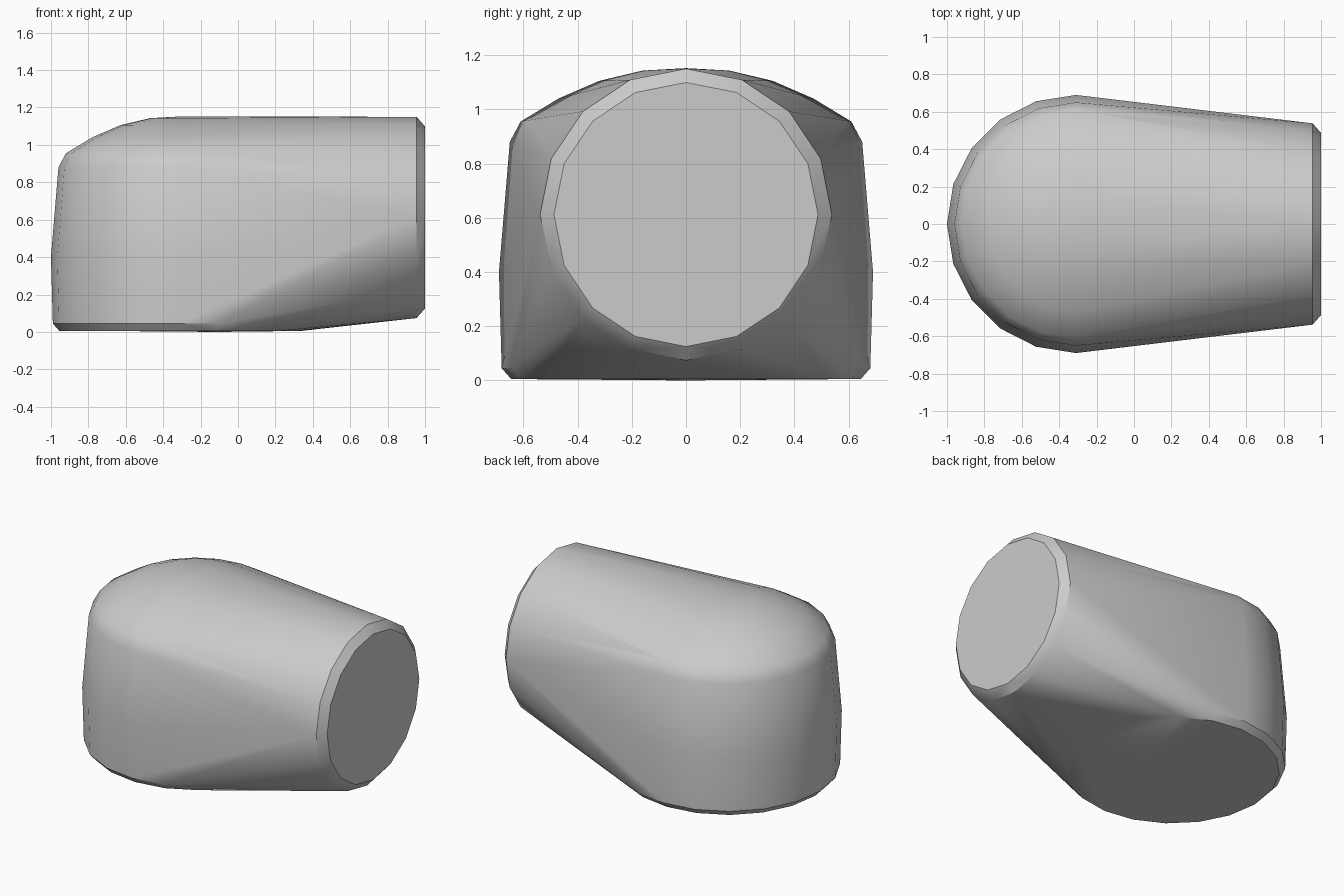
import bpy, bmesh
from math import cos, sin, pi, radians

cube = bpy.data.objects.get("Cube")
if cube:
    bpy.data.objects.remove(cube, do_unlink=True)

grey = bpy.data.materials.new("light_grey")
grey.use_nodes = True
colour = (0.6, 0.6, 0.6, 1)
grey.diffuse_color = colour
grey.node_tree.nodes["Principled BSDF"].inputs["Base Color"].default_value = colour

bm = bmesh.new()


def ring(sides, place):
    for i in range(sides):
        a = 2 * pi * i / sides
        bm.verts.new(place(cos(a), sin(a)))


# Upright domed drum: (radius, height) profile turned about a vertical axis
DRUM_X = -0.31
profile = [(0.645, 0.005), (0.68, 0.045), (0.69, 0.4), (0.65, 0.88),
           (0.61, 0.955), (0.47, 1.04), (0.32, 1.105), (0.16, 1.143)]
for r, z in profile:
    ring(20, lambda c, s: (DRUM_X + r * c, r * s, z))
bm.verts.new((DRUM_X, 0, 1.152))
bm.verts.new((DRUM_X + 0.2, 0, 0))

# Round end face with a narrow bevelled rim
for x, r in [(0.955, 0.538), (1.0, 0.487)]:
    ring(16, lambda c, s: (x, r * s, 0.612 + r * c))

# Taut skin between the drum and the round end
hull = bmesh.ops.convex_hull(bm, input=bm.verts[:])
loose = {g for g in hull["geom_interior"] + hull["geom_unused"]
         if isinstance(g, bmesh.types.BMVert)}
bmesh.ops.delete(bm, geom=list(loose), context='VERTS')
bmesh.ops.dissolve_limit(bm, angle_limit=radians(0.5), verts=bm.verts[:], edges=bm.edges[:])
bmesh.ops.recalc_face_normals(bm, faces=bm.faces[:])

mesh = bpy.data.meshes.new("rounded_body")
bm.to_mesh(mesh)
bm.free()
mesh.materials.append(grey)
body = bpy.data.objects.new("rounded_body", mesh)
bpy.context.collection.objects.link(body)

bpy.ops.object.select_all(action='DESELECT')
body.select_set(True)
bpy.context.view_layer.objects.active = body
bpy.ops.object.shade_smooth_by_angle(angle=radians(35))
